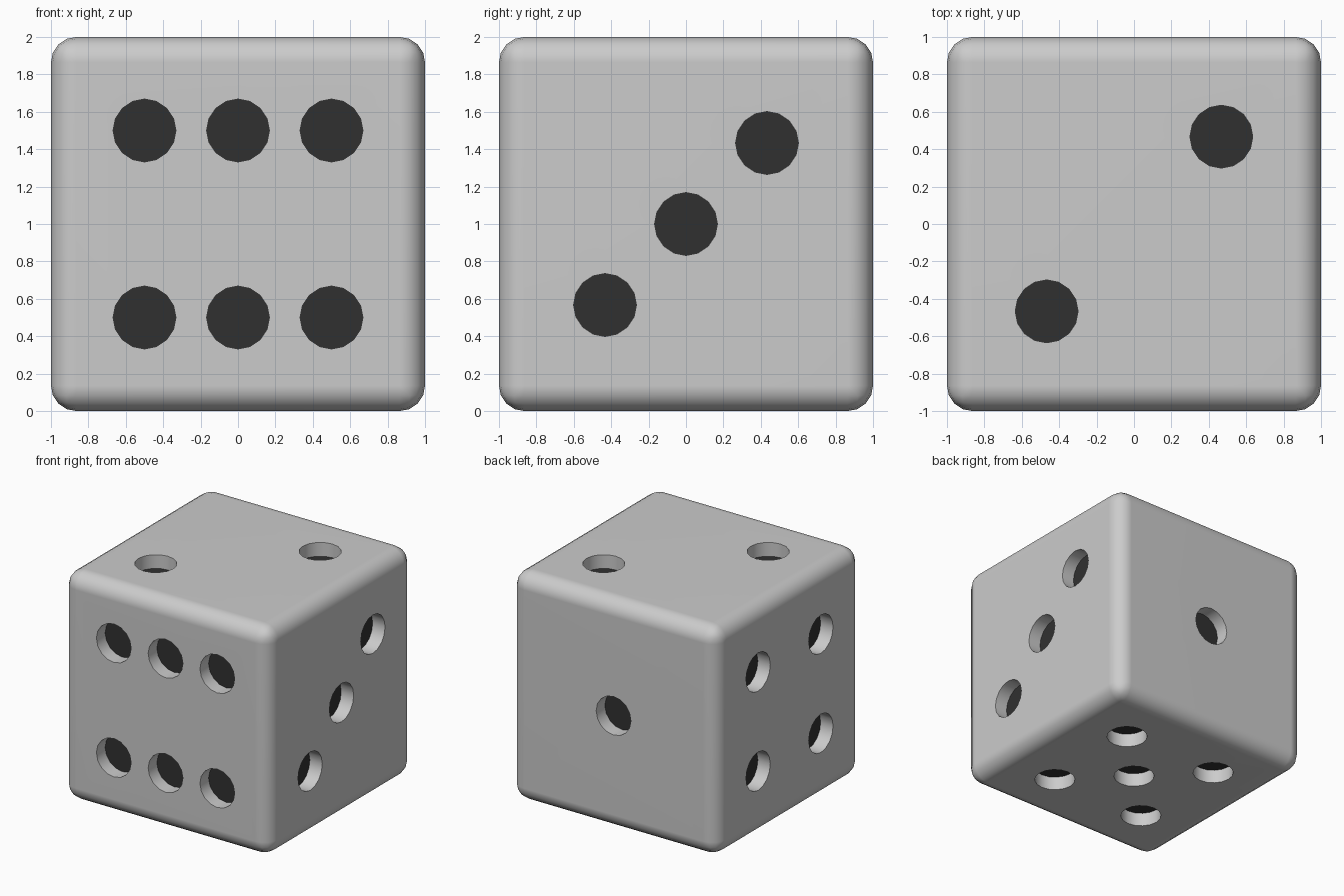
import bpy, bmesh
from mathutils import Matrix, Vector

if "Cube" in bpy.data.objects:
    bpy.data.objects.remove(bpy.data.objects["Cube"])

BEVEL, PIP_R, DEPTH = 0.135, 0.168, 0.12
A, B, C = 0.5, 0.433, 0.467   # pip spacings

# Pip layouts: outward normal, first in-face axis, second in-face axis, spots
X, Y, Z = Vector((1, 0, 0)), Vector((0, 1, 0)), Vector((0, 0, 1))
faces = [
    (-Y, X, Z, [(u, v) for u in (-A, 0, A) for v in (-A, A)]),               # front: six
    (Y, X, Z, [(0, 0)]),                                                     # back: one
    (X, Y, Z, [(-B, -B), (0, 0), (B, B)]),                                   # right: three
    (-X, Y, Z, [(u, v) for u in (-B, B) for v in (-B, B)]),                  # left: four
    (Z, X, Y, [(-C, -C), (C, C)]),                                           # top: two
    (-Z, X, Y, [(0, 0)] + [(u, v) for u in (-C, C) for v in (-C, C)]),       # bottom: five
]


def make_object(name, bm):
    mesh = bpy.data.meshes.new(name)
    bm.to_mesh(mesh)
    bm.free()
    obj = bpy.data.objects.new(name, mesh)
    bpy.context.collection.objects.link(obj)
    return obj


def make_material(name, shade):
    mat = bpy.data.materials.new(name)
    mat.diffuse_color = (shade, shade, shade, 1)
    mat.use_nodes = True
    mat.node_tree.nodes["Principled BSDF"].inputs["Base Color"].default_value = mat.diffuse_color
    return mat


# Rounded cube body
bm = bmesh.new()
bmesh.ops.create_cube(bm, size=2, matrix=Matrix.Translation(Z))
bmesh.ops.bevel(bm, geom=bm.edges[:], offset=BEVEL, segments=4, profile=0.5,
                affect='EDGES', clamp_overlap=True)
die = make_object("die", bm)

# Pip cutters, one cylinder for every spot
bm = bmesh.new()
for normal, u_axis, v_axis, spots in faces:
    turn = normal.to_track_quat('Z', 'Y').to_matrix().to_4x4()
    for u, v in spots:
        spot = Z + normal + u_axis * u + v_axis * v
        bmesh.ops.create_cone(bm, cap_ends=True, segments=16, radius1=PIP_R,
                              radius2=PIP_R, depth=2 * DEPTH,
                              matrix=Matrix.Translation(spot) @ turn)
cutter = make_object("pip_cutters", bm)
cutter.hide_render = True

# Cut the pips
cut = die.modifiers.new("pips", 'BOOLEAN')
cut.operation = 'DIFFERENCE'
cut.solver = 'EXACT'
cut.object = cutter
bpy.context.view_layer.objects.active = die
die.select_set(True)
bpy.ops.object.modifier_apply(modifier=cut.name)
bpy.data.objects.remove(cutter)

# Dark pip floors
die.data.materials.clear()
die.data.materials.append(make_material("body_grey", 0.8))
die.data.materials.append(make_material("pip_dark", 0.03))
for poly in die.data.polygons:
    inset = max(abs(c) for c in poly.center - Z) < 1 - DEPTH / 1.5
    poly.material_index = 1 if inset and abs(poly.normal[poly.normal.to_tuple().index(
        max(poly.normal, key=abs))]) > 0.99 and len(poly.vertices) == 16 else 0

# Smooth rounded edges with flat sides
bpy.ops.object.shade_smooth_by_angle(angle=0.6)
weighted = die.modifiers.new("flat_sides", 'WEIGHTED_NORMAL')
weighted.keep_sharp = True
